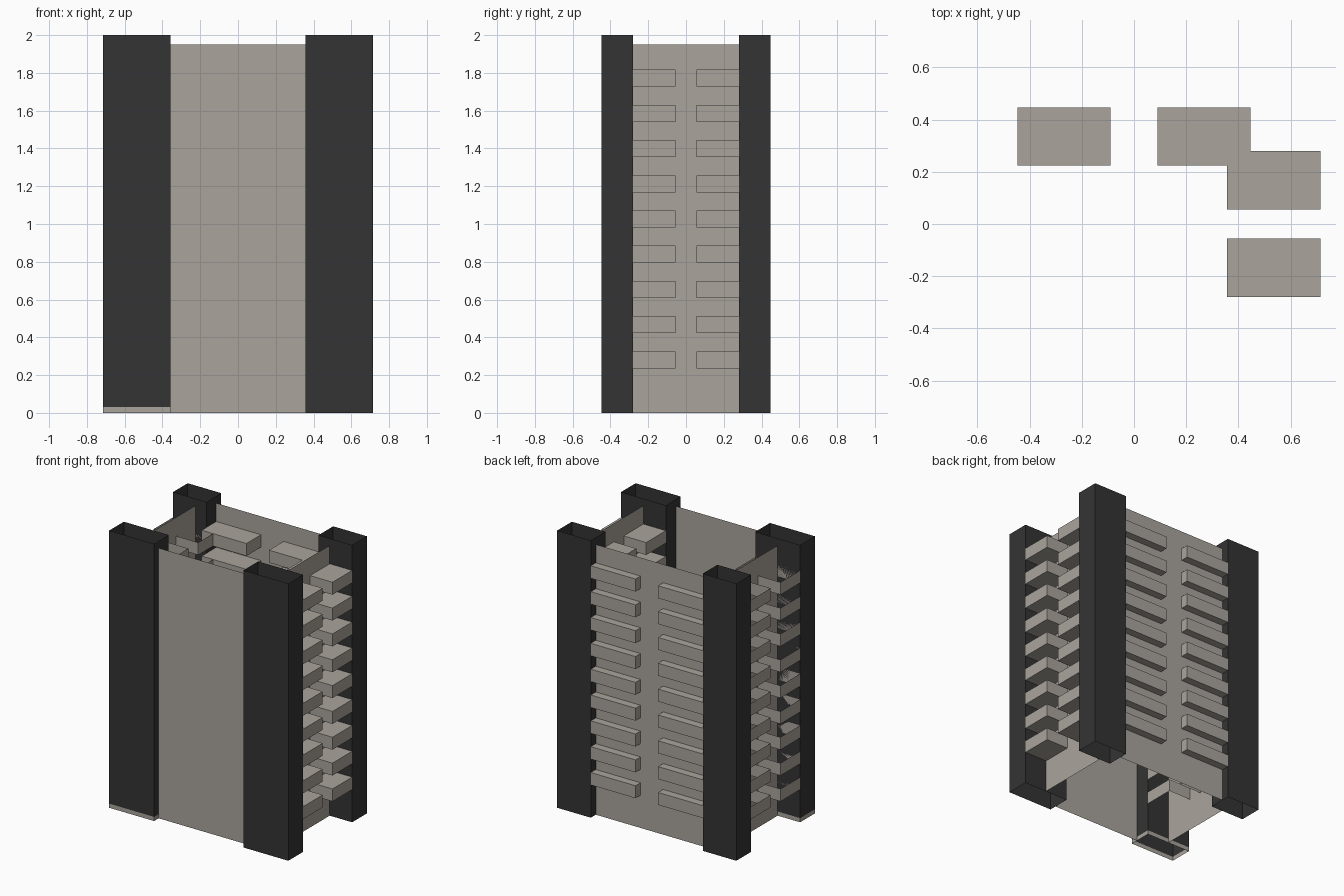
import bpy, bmesh

if "Cube" in bpy.data.objects:
    bpy.data.objects.remove(bpy.data.objects["Cube"])


def material(name, rgb):
    m = bpy.data.materials.new(name)
    m.diffuse_color = (*rgb, 1)
    m.use_nodes = True
    m.node_tree.nodes["Principled BSDF"].inputs["Base Color"].default_value = m.diffuse_color
    return m


CONCRETE = material("warm grey concrete", (0.40, 0.37, 0.33))
DARK = material("charcoal", (0.034, 0.034, 0.034))


def add_object(name, bm, mat):
    me = bpy.data.meshes.new(name)
    bm.to_mesh(me)
    bm.free()
    me.materials.append(mat)
    ob = bpy.data.objects.new(name, me)
    bpy.context.collection.objects.link(ob)
    return ob


def box(bm, x, y, z, capped=True):
    """Box between (low, high) pairs; uncapped boxes have no top or bottom."""
    lo = [bm.verts.new((a, b, z[0])) for a, b in
          ((x[0], y[0]), (x[1], y[0]), (x[1], y[1]), (x[0], y[1]))]
    hi = [bm.verts.new((v.co.x, v.co.y, z[1])) for v in lo]
    for i in range(4):
        j = (i + 1) % 4
        bm.faces.new((lo[i], lo[j], hi[j], hi[i]))
    if capped:
        bm.faces.new(lo[::-1])
        bm.faces.new(hi)


def panel(name, a, b, height=1.95):
    """Single-sheet wall from plan point a to plan point b."""
    bm = bmesh.new()
    bm.faces.new([bm.verts.new(p) for p in
                  ((*a, 0), (*b, 0), (*b, height), (*a, height))])
    add_object(name, bm, CONCRETE)


X, Y = 0.715, 0.447      # outer half sizes
XF, XB, YC = 0.357, 0.447, 0.28   # inner edges of the corner towers

# Corner towers: open tubes, wider at the front
for side, s in (("left", -1), ("right", 1)):
    for end, inner, y in (("front", XF, (-Y, -YC)), ("back", XB, (YC, Y))):
        x = sorted((s * inner, s * X))
        base = 0.03 if (side, end) == ("left", "front") else 0
        bm = bmesh.new()
        box(bm, x, y, (base, 2), capped=False)
        add_object(f"{end}_{side}_tower", bm, DARK)
        if base:
            # pale band at the foot of the front left tower
            bm = bmesh.new()
            box(bm, x, y, (0, base), capped=False)
            add_object("tower_foot_band", bm, CONCRETE)

# Walls between the towers
panel("front_wall", (-XF, -0.395), (XF, -0.395))
panel("back_wall", (XB, 0.39), (-XB, 0.39))
panel("right_wall", (0.536, -YC), (0.536, YC))
panel("left_wall", (-0.536, YC), (-0.536, -YC))

# Balconies: nine storeys, two per floor; the left ones are open frames
balconies = {
    "back_balconies": ([((-XB, -0.09), (0.225, Y)), ((0.09, XB), (0.225, Y))], True),
    "right_balconies": ([((XF, X), (-YC, -0.056)), ((XF, X), (0.056, YC))], True),
    "left_balconies": ([((-X, -XF), (-YC, -0.056)), ((-X, -XF), (0.056, YC))], False),
}
for name, (spots, capped) in balconies.items():
    bm = bmesh.new()
    for floor in range(9):
        z = 0.236 + floor * 0.1864
        for x, y in spots:
            box(bm, x, y, (z, z + 0.09), capped)
    add_object(name, bm, CONCRETE)
